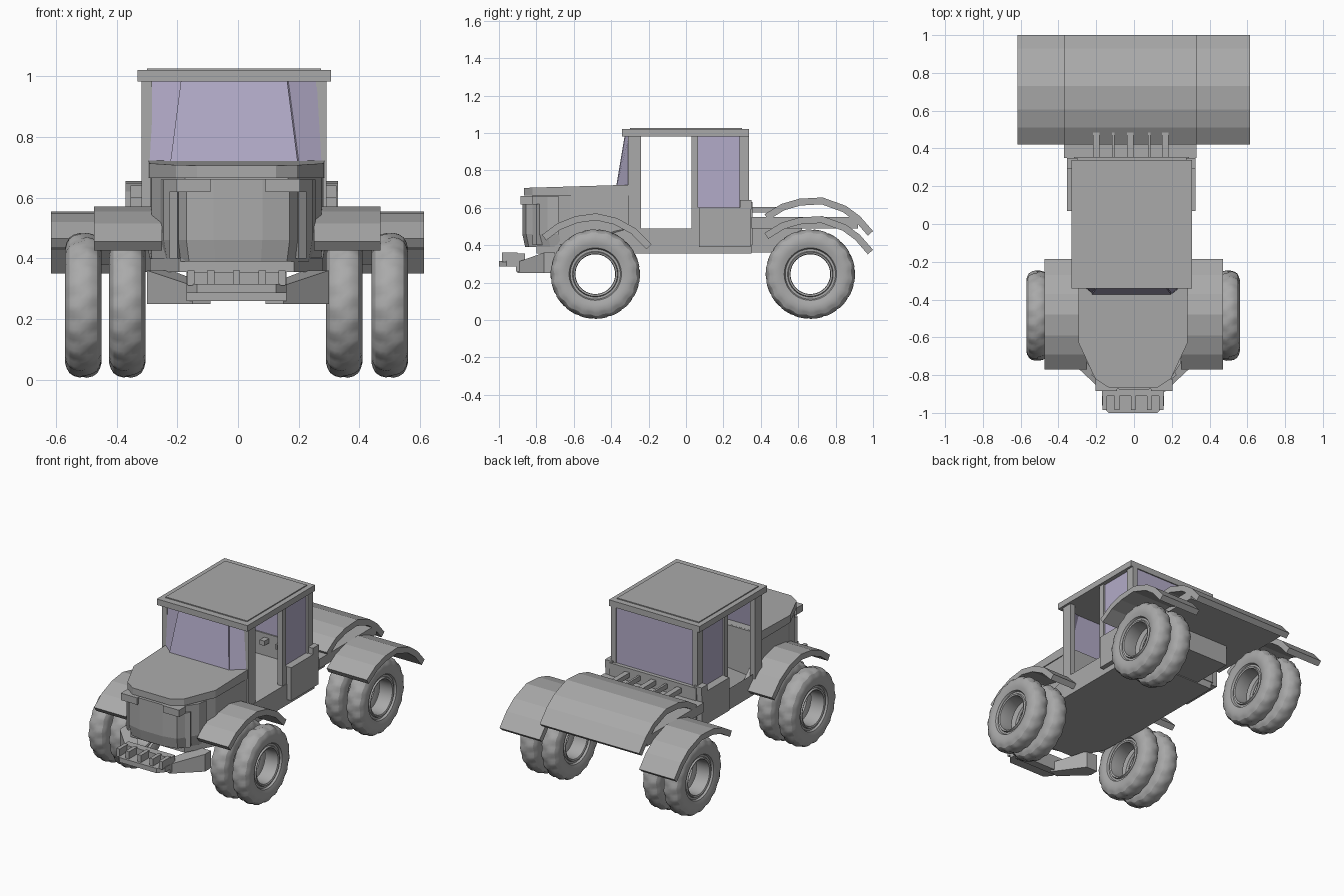
import bpy, bmesh, math
from mathutils import Vector

cube = bpy.data.objects.get("Cube")
if cube:
    bpy.data.objects.remove(cube, do_unlink=True)


def material(name, color):
    m = bpy.data.materials.new(name)
    m.use_nodes = True
    m.diffuse_color = color
    m.node_tree.nodes["Principled BSDF"].inputs["Base Color"].default_value = color
    return m


GREY = material("body grey", (0.40, 0.40, 0.40, 1))
GLASS = material("lilac glass", (0.45, 0.41, 0.58, 1))


def finish(name, bm, mat):
    bmesh.ops.recalc_face_normals(bm, faces=bm.faces)
    me = bpy.data.meshes.new(name)
    bm.to_mesh(me)
    bm.free()
    me.materials.append(mat)
    ob = bpy.data.objects.new(name, me)
    bpy.context.scene.collection.objects.link(ob)
    return ob


def loft(name, rings, mat=GREY):
    """Solid through matching rings of points, capped at both ends."""
    bm = bmesh.new()
    rows = [[bm.verts.new(p) for p in ring] for ring in rings]
    n = len(rows[0])
    for a, b in zip(rows, rows[1:]):
        for i in range(n):
            j = (i + 1) % n
            bm.faces.new((a[i], a[j], b[j], b[i]))
    bm.faces.new(rows[0])
    bm.faces.new(rows[-1])
    return finish(name, bm, mat)


def box(name, x0, x1, y0, y1, z0, z1, mat=GREY):
    c = [(x0, y0), (x1, y0), (x1, y1), (x0, y1)]
    return loft(name, [[(x, y, z) for x, y in c] for z in (z0, z1)], mat)


def slab(name, outline, z0, z1):
    """Outline in plan, raised between two heights given as functions of y."""
    return loft(name, [[(x, y, z(y)) for x, y in outline] for z in (z0, z1)])


def mirrored(half, cx=-0.005):
    return [(cx + x, y) for x, y in half] + [(cx - x, y) for x, y in reversed(half)]


def fender(name, x0, x1, top, lift=0.0, thick=0.037):
    """Bent strip of even thickness following a side profile."""
    pts = [Vector((y, z + lift)) for y, z in top]
    under = []
    for i, p in enumerate(pts):
        d = (pts[min(i + 1, len(pts) - 1)] - pts[max(i - 1, 0)]).normalized()
        under.append(p + Vector((d.y, -d.x)) * thick)
    ring = pts + under[::-1]
    return loft(name, [[(x, p.x, p.y) for p in ring] for x in (x0, x1)])


def pane(name, corners, thick=0.008):
    a, b, c = (Vector(p) for p in corners[:3])
    n = (b - a).cross(c - a).normalized() * thick
    return loft(name, [corners, [Vector(p) + n for p in corners]], GLASS)


# Wheels: lathed open rims with tyres and a ribbed tread
SEG = 72
SIDE = [(0.106, 0.020), (0.108, 0.046), (0.118, 0.050), (0.122, 0.040), (0.134, 0.040),
        (0.140, 0.052), (0.165, 0.060), (0.190, 0.060), (0.208, 0.055)]
TREAD = [(0.224, 0.046), (0.234, 0.031), (0.239, 0.012)]
HALF = SIDE + TREAD
PROFILE = HALF + [(r, -x) for r, x in reversed(HALF)]


def wheel_mesh():
    bm = bmesh.new()
    rows = []
    for i in range(SEG):
        a = 2 * math.pi * i / SEG
        row = []
        for k, (r, x) in enumerate(PROFILE):
            if r > 0.2 and (i // 2 + (x > 0)) % 2:
                r -= 0.006
            row.append(bm.verts.new((x, r * math.cos(a), r * math.sin(a))))
        rows.append(row)
    n = len(PROFILE)
    for i in range(SEG):
        a, b = rows[i], rows[(i + 1) % SEG]
        for k in range(n):
            j = (k + 1) % n
            bm.faces.new((a[k], a[j], b[j], b[k]))
    return finish("wheel", bm, GREY)


first = wheel_mesh()
bpy.context.view_layer.objects.active = first
first.select_set(True)
bpy.ops.object.shade_smooth_by_angle(angle=math.radians(25))
for end, y in (("front", -0.485), ("rear", 0.665)):
    for spot, x in (("right_outer", -0.51), ("right_inner", -0.365),
                    ("left_inner", 0.35), ("left_outer", 0.50)):
        w = first.copy()
        w.name = f"{end}_{spot}_wheel"
        w.location = (x, y, 0.245)
        bpy.context.scene.collection.objects.link(w)
bpy.data.objects.remove(first, do_unlink=True)

# Chassis: tapered floor, rear deck and rear beam
floor = mirrored([(0.30, 0.35), (0.30, -0.30), (0.285, -0.62), (0.19, -0.80)])
slab("chassis_floor", floor, lambda y: 0.355, lambda y: 0.49 if y > -0.4 else 0.40)
box("rear_deck", -0.37, 0.33, 0.35, 0.92, 0.49, 0.55)
box("rear_beam", -0.20, 0.18, 0.34, 0.62, 0.36, 0.50)

# Bonnet: body, overhanging lid, grille and lamps
body = mirrored([(0.285, -0.31), (0.28, -0.62), (0.20, -0.78), (0.17, -0.82)])
slab("bonnet_body", body, lambda y: 0.39, lambda y: 0.70 + 0.03 * (y + 0.33))
lid = mirrored([(0.29, -0.31), (0.288, -0.63), (0.20, -0.82), (0.13, -0.865)])
slab("bonnet_lid", lid, lambda y: 0.665, lambda y: 0.722 + 0.03 * (y + 0.33))
grille = [(0.255, -0.68), (0.245, -0.74), (0.17, -0.855), (0.08, -0.875)]
low = [(x * 0.95, y + 0.015) for x, y in grille]
loft("grille", [[(x, y, z) for x, y in mirrored(g, 0.0)]
                for g, z in ((low, 0.39), (grille, 0.46), (grille, 0.66))])
for side, s in (("right", -1), ("left", 1)):
    a, b = sorted((s * 0.09, s * 0.205))
    box(side + "_lamp", a, b, -0.885, -0.82, 0.618, 0.662)
    pillar = [(s * 0.20, -0.82), (s * 0.225, -0.80), (s * 0.205, -0.76), (s * 0.18, -0.78)]
    slab(side + "_grille_post", pillar, lambda y: 0.40, lambda y: 0.62)

# Bumper: angled arms, cross plate and stepped front blocks
for side, s in (("right", -1), ("left", 1)):
    arm = [(s * 0.30, -0.70), (s * 0.30, -0.76), (s * 0.15, -0.90),
           (s * 0.09, -0.88), (s * 0.22, -0.70)]
    slab(side + "_bumper_arm", arm, lambda y: 0.25, lambda y: 0.31 if y < -0.8 else 0.36)
bumper = mirrored([(0.165, -0.89), (0.165, -0.96), (0.13, -1.0)])
slab("bumper_plate", bumper, lambda y: 0.285, lambda y: 0.315)
box("bumper_back", -0.17, 0.16, -0.91, -0.86, 0.26, 0.355)
for i, x in enumerate((-0.155, -0.09, -0.005, 0.08, 0.145)):
    box(f"bumper_rib_{i + 1}", x - 0.012, x + 0.012, -0.985, -0.90, 0.31, 0.36)

# Mudguards
FRONT = [(-0.77, 0.455), (-0.69, 0.515), (-0.59, 0.555), (-0.48, 0.57),
         (-0.37, 0.545), (-0.27, 0.49), (-0.185, 0.405)]
REAR = [(0.42, 0.465), (0.51, 0.52), (0.605, 0.548), (0.73, 0.555),
        (0.855, 0.51), (0.93, 0.455), (1.0, 0.375)]
fender("front_right_mudguard", -0.475, -0.25, FRONT)
fender("front_left_mudguard", 0.25, 0.47, FRONT)
fender("rear_right_mudguard", -0.617, -0.37, REAR)
fender("rear_left_mudguard", 0.33, 0.613, REAR)
fender("rear_centre_cover", -0.37, 0.33, REAR, lift=0.1)

# Cab: pillars, walls, roof and side lockers
L, R = -0.318, 0.292
for side, x0, x1 in (("right", L, L + 0.035), ("left", R - 0.035, R)):
    box(side + "_front_pillar", x0, x1, -0.31, -0.24, 0.40, 0.985)
    box(side + "_middle_pillar", x0, x1, 0.03, 0.065, 0.45, 0.985)
    box(side + "_rear_pillar", x0, x1, 0.285, 0.338, 0.45, 0.985)
    box(side + "_rear_wall", x0, x1, 0.03, 0.338, 0.40, 0.60)
    mid = (x0 + x1) / 2
    box(side + "_rear_window", mid - 0.004, mid + 0.004, 0.06, 0.29, 0.59, 0.985, GLASS)
box("cab_back_wall", L, R, 0.315, 0.355, 0.40, 0.63)
box("cab_back_window", L + 0.03, R - 0.03, 0.323, 0.331, 0.62, 0.985, GLASS)
box("firewall", L + 0.03, R - 0.01, -0.33, -0.30, 0.40, 0.722)
box("roof", -0.332, 0.306, -0.342, 0.338, 0.982, 1.02)
box("roof_panel", -0.30, 0.274, -0.30, 0.30, 1.015, 1.026)
for side, x0, x1 in (("right", -0.355, -0.30), ("left", 0.275, 0.325)):
    box(side + "_locker", x0, x1, 0.07, 0.345, 0.39, 0.60)
    box(side + "_locker_post", x0, x1, 0.29, 0.35, 0.59, 0.64)

# Windscreen: leaning centre pane with narrow angled sides
CX = -0.013
pane("windscreen_centre", [(CX - 0.21, -0.365, 0.715), (CX + 0.21, -0.365, 0.715),
                           (CX + 0.175, -0.32, 0.985), (CX - 0.175, -0.32, 0.985)])
for side, s in (("right", -1), ("left", 1)):
    pane(side + "_windscreen_side",
         [(CX + s * 0.21, -0.365, 0.715), (CX + s * 0.285, -0.305, 0.715),
          (CX + s * 0.275, -0.30, 0.985), (CX + s * 0.175, -0.32, 0.985)], 0.006)

# Coupling rods behind the cab
for i, x in enumerate((-0.20, -0.11, -0.02, 0.08, 0.165)):
    w = 0.017 if i % 2 == 0 else 0.007
    box(f"coupling_rod_{i + 1}", x - w, x + w, 0.27, 0.50, 0.575, 0.605)
